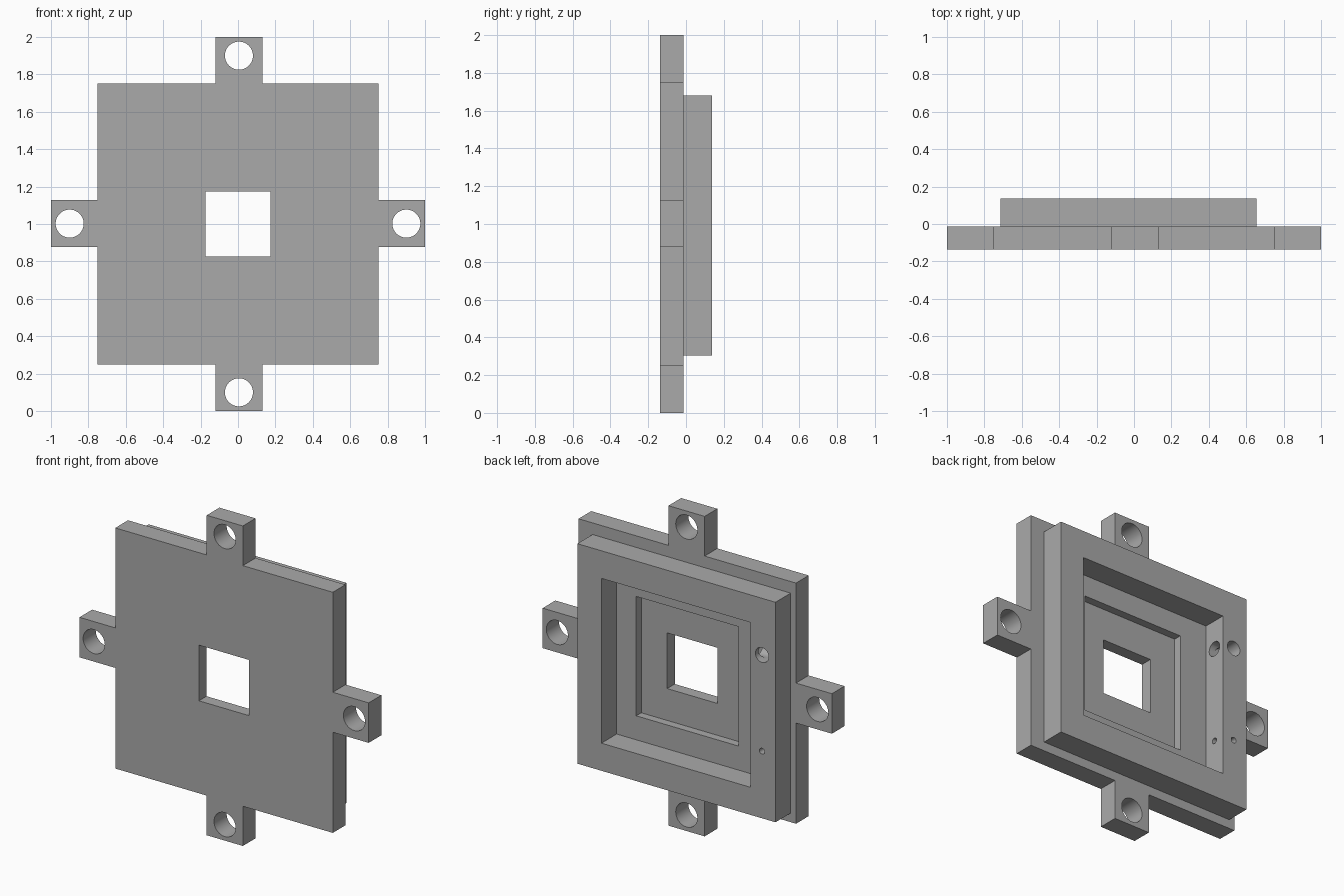
import bpy
import bmesh
from mathutils import Matrix, Vector

if "Cube" in bpy.data.objects:
    bpy.data.objects.remove(bpy.data.objects["Cube"], do_unlink=True)

grey = bpy.data.materials.new("plain grey")
grey.use_nodes = True
grey.diffuse_color = (0.4, 0.4, 0.4, 1)
grey.node_tree.nodes["Principled BSDF"].inputs["Base Color"].default_value = (0.4, 0.4, 0.4, 1)

# Depth levels from front to back
FRONT, STEP, BACK = -0.1375, -0.0125, 0.1375


def to_object(name, bm):
    bmesh.ops.recalc_face_normals(bm, faces=bm.faces)
    mesh = bpy.data.meshes.new(name)
    bm.to_mesh(mesh)
    bm.free()
    mesh.materials.append(grey)
    obj = bpy.data.objects.new(name, mesh)
    bpy.context.collection.objects.link(obj)
    return obj


def prism(name, outline, y0, y1):
    """Extrude an x-z outline from y0 to y1."""
    bm = bmesh.new()
    face = bm.faces.new([bm.verts.new((x, y0, z)) for x, z in outline])
    new = bmesh.ops.extrude_face_region(bm, geom=[face])["geom"]
    verts = [v for v in new if isinstance(v, bmesh.types.BMVert)]
    bmesh.ops.translate(bm, verts=verts, vec=(0, y1 - y0, 0))
    return to_object(name, bm)


def block(name, cx, cz, w, h, y0, y1):
    x, z = w / 2, h / 2
    return prism(name, [(cx - x, cz - z), (cx + x, cz - z), (cx + x, cz + z), (cx - x, cz + z)], y0, y1)


def rod(name, start, end, radius):
    start, end = Vector(start), Vector(end)
    axis = end - start
    turn = axis.to_track_quat("Z", "Y").to_matrix().to_4x4()
    bm = bmesh.new()
    bmesh.ops.create_cone(bm, cap_ends=True, segments=48, radius1=radius, radius2=radius,
                          depth=axis.length, matrix=Matrix.Translation((start + end) / 2) @ turn)
    return to_object(name, bm)


def cut(target, cutter):
    cutter.hide_render = True
    mod = target.modifiers.new("cut", "BOOLEAN")
    mod.operation, mod.solver, mod.object = "DIFFERENCE", "EXACT", cutter
    bpy.context.view_layer.objects.active = target
    bpy.ops.object.modifier_apply(modifier=mod.name)
    bpy.data.objects.remove(cutter, do_unlink=True)


def smooth_holes(obj):
    bpy.ops.object.select_all(action="DESELECT")
    obj.select_set(True)
    bpy.context.view_layer.objects.active = obj
    bpy.ops.object.shade_smooth_by_angle()


# Square base plate with a lug in the middle of each side
HALF, TAB, SHIFT = 0.752, 0.125, 0.005
outline = []
for sx, sz in ((1, 1), (-1, 1), (-1, -1), (1, -1)):
    tx, tz = sx * TAB + SHIFT, 1 + sz * TAB + 0.002
    px, pz = sx * HALF, 1 + sz * HALF
    corner = [(sx, tz), (px, tz), (px, pz), (tx, pz), (tx, 1 + sz)]
    outline += corner if sx * sz > 0 else corner[::-1]
plate = prism("base_plate", outline, FRONT, STEP)

# Shallow recess, window and lug holes
cut(plate, block("recess_cutter", 0, 1, 0.706, 0.746, STEP - 0.05, BACK))
cut(plate, block("window_cutter", 0, 1, 0.348, 0.348, -0.3, 0.3))
for x, z in ((SHIFT, 1.9), (SHIFT, 0.1), (0.9, 1.002), (-0.9, 1.002)):
    cut(plate, rod("lug_hole_cutter", (x, -0.3, z), (x, 0.3, z), 0.075))
smooth_holes(plate)

# Raised square frame on the back
CX, CZ = -0.03, 0.992
frame = block("back_frame", CX, CZ, 1.37, 1.375, STEP, BACK)
cut(frame, block("pocket_cutter", CX + 0.003, CZ, 1.031, 1.03, -0.2, 0.3))

# Elbow passages from the back face into the pocket wall
for z, radius in ((1.325, 0.046), (0.724, 0.018)):
    x, y = -0.622, 0.062
    cut(frame, rod("port_cutter", (x, 0.2, z), (x, y - radius, z), radius))
    cut(frame, rod("passage_cutter", (-0.4, y, z), (x, y, z), radius))
smooth_holes(frame)
